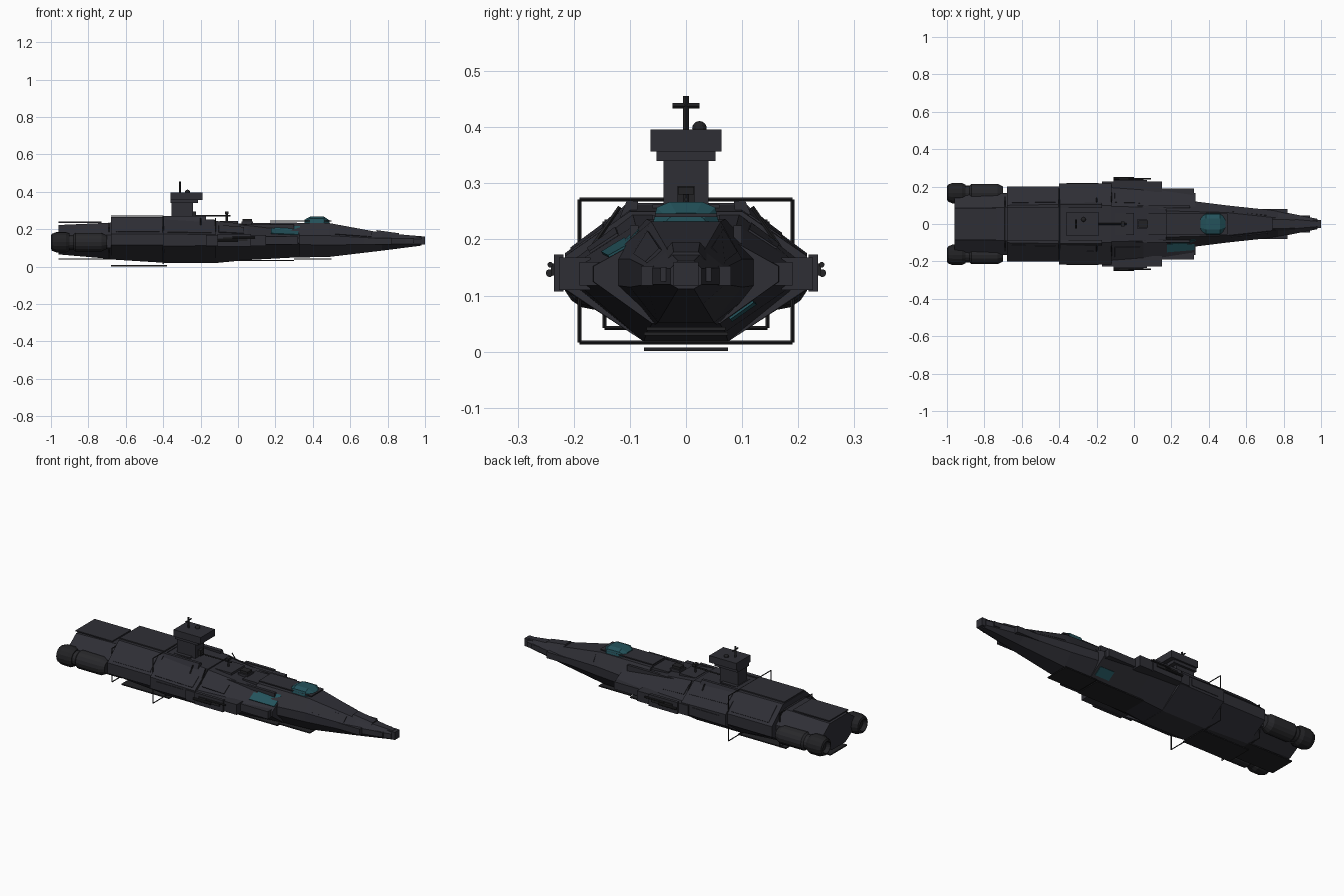
import bpy, bmesh, math
from mathutils import Vector

if "Cube" in bpy.data.objects:
    bpy.data.objects.remove(bpy.data.objects["Cube"])


def material(name, rgb):
    m = bpy.data.materials.new(name)
    m.diffuse_color = (*rgb, 1)
    m.use_nodes = True
    m.node_tree.nodes["Principled BSDF"].inputs["Base Color"].default_value = m.diffuse_color
    return m


HULL = material("dark_hull_grey", (0.028, 0.028, 0.036))
TRIM = material("near_black_trim", (0.016, 0.016, 0.018))
ENGINE = material("engine_charcoal", (0.021, 0.021, 0.024))
GLASS = material("teal_glass", (0.017, 0.085, 0.105))


def finish(name, bm, mat):
    bmesh.ops.recalc_face_normals(bm, faces=bm.faces)
    me = bpy.data.meshes.new(name)
    bm.to_mesh(me)
    bm.free()
    me.materials.append(mat)
    ob = bpy.data.objects.new(name, me)
    bpy.context.collection.objects.link(ob)
    return ob


def ring(s):
    # octagonal section: x, top z, top half width, side half width, side hi z, side lo z, bottom half width, bottom z
    x, zt, a, b, zh, zl, c, zb = s
    half = [(a, zt), (b, zh), (b, zl), (c, zb)]
    return [Vector((x, y, z)) for y, z in half] + [Vector((x, -y, z)) for y, z in reversed(half)]


def loft(name, rings, mat):
    bm = bmesh.new()
    vs = [[bm.verts.new(p) for p in r] for r in rings]
    n = len(vs[0])
    for r0, r1 in zip(vs, vs[1:]):
        for i in range(n):
            bm.faces.new((r0[i], r0[(i + 1) % n], r1[(i + 1) % n], r1[i]))
    bm.faces.new(vs[0])
    bm.faces.new(vs[-1])
    return finish(name, bm, mat)


def box(name, x0, x1, y0, y1, z0, z1, mat=HULL):
    return loft(name, [[Vector((x, y, z)) for y, z in ((y0, z0), (y1, z0), (y1, z1), (y0, z1))]
                       for x in (x0, x1)], mat)


def lathe(name, y, z, profile, mat, sides=16):
    # rings of (x, radius) along the ship's axis
    return loft(name, [[Vector((x, y + r * math.cos(t), z + r * math.sin(t)))
                        for t in (2 * math.pi * i / sides for i in range(sides))]
                       for x, r in profile], mat)


def rod(name, p, q, r, mat=TRIM):
    p, q = Vector(p), Vector(q)
    d = (q - p).normalized()
    u = d.orthogonal().normalized() * r
    v = d.cross(u)
    return loft(name, [[c + u + v, c - u + v, c - u - v, c + u - v] for c in (p, q)], mat)


def patch(name, s0, s1, edge, u0, u1, v0, v1, mat, off=0.003):
    # thin plate lying on one hull facet
    r0, r1 = ring(s0), ring(s1)
    def at(u, v):
        return r0[edge].lerp(r1[edge], u).lerp(r0[edge + 1].lerp(r1[edge + 1], u), v)
    q = [at(u0, v0), at(u1, v0), at(u1, v1), at(u0, v1)]
    n = (q[1] - q[0]).cross(q[3] - q[0]).normalized() * off
    if n.dot(q[0] - Vector((q[0].x, 0, 0.14))) < 0:
        n = -n
    return loft(name, [[p - n for p in q], [p + n for p in q]], mat)


# hull sections, stern to nose
stern = [(-.96, .222, .08, .15, .17, .12, .06, .065), (-.67, .235, .09, .165, .17, .11, .075, .04)]
aft = [(-.68, .265, .1, .2, .175, .115, .07, .038), (-.39, .265, .105, .2, .175, .115, .075, .02)]
mid = [(-.4, .262, .1, .216, .175, .11, .075, .018), (-.12, .25, .1, .216, .17, .112, .075, .018)]
fore = [(-.13, .245, .095, .195, .168, .115, .075, .018), (.05, .226, .09, .19, .162, .118, .07, .035),
        (.33, .205, .07, .165, .152, .125, .06, .05)]
nose = [(.17, .236, .07, .14, .165, .12, .06, .045), (.49, .232, .062, .1, .165, .115, .05, .052),
        (.77, .18, .032, .07, .15, .12, .03, .085), (.98, .162, .014, .028, .148, .12, .014, .112)]
for name, st in (("stern_hull", stern), ("aft_hull", aft), ("mid_hull", mid),
                 ("fore_hull", fore), ("nose_hull", nose)):
    loft(name, [ring(s) for s in st], HULL)
loft("nose_cap", [ring(s) for s in ((.74, .195, .025, .05, .165, .12, .03, .095),
                                    (.86, .178, .022, .042, .155, .115, .02, .1))], HULL)
box("nose_tip", .93, 1, -.022, .022, .117, .16)

# raised armour panels and teal windows on the hull facets
for i, e in enumerate((0, 6)):
    patch(f"aft_panel_{i}", *aft, e, .1, .9, .12, .88, HULL)
    patch(f"mid_panel_{i}", *mid, e, .08, .92, .1, .6, HULL)
    patch(f"nose_panel_{i}", nose[1], nose[2], e, .1, .8, .15, .8, HULL)
    patch(f"fore_panel_{i}", fore[0], fore[1], e, .15, .9, .2, .7, HULL, .004)
patch("side_window", fore[1], fore[2], 6, .45, .98, .3, .72, GLASS, .004)
patch("nose_side_window", nose[0], nose[1], 6, .08, .5, .3, .72, GLASS, .004)
patch("belly_window", fore[1], fore[2], 2, .65, .95, .45, .85, GLASS, .004)

# deck plates standing off the hull
for name, x0, x1, w, z in (("stern_top_plate", -.96, -.73, .085, .237),
                           ("stern_belly_plate", -.96, -.68, .075, .041),
                           ("aft_top_plate", -.68, -.4, .09, .271),
                           ("aft_belly_plate", -.68, -.38, .075, .004),
                           ("fore_belly_plate", 0, .3, .075, .032),
                           ("nose_belly_plate", .3, .5, .07, .041),
                           ("nose_top_plate", .17, .5, .055, .243)):
    box(name, x0, x1, -w, w, z - .003, z + .003, TRIM if "belly" in name else HULL)

# rectangular frames around the hull
for name, x, w, z0, z1 in (("large_frame", -.4, .19, .016, .271), ("small_frame", -.69, .145, .042, .232)):
    c = [(x, -w, z0), (x, w, z0), (x, w, z1), (x, -w, z1)]
    for i in range(4):
        rod(f"{name}_{i}", c[i], c[(i + 1) % 4], .0025)

# canopy
loft("canopy", [[Vector((x, y, z)) for y, z in ((-w, .232), (w, .232), (w * .9, h - .01), (w * .5, h),
                                               (-w * .5, h), (-w * .9, h - .01))]
                for x, w, h in ((.355, .04, .25), (.385, .058, .267), (.46, .058, .267), (.49, .035, .247))], GLASS)

# command tower with mast
box("tower_neck", -.355, -.24, -.04, .04, .25, .345)
box("tower_collar", -.36, -.215, -.053, .053, .34, .358)
box("tower_head", -.36, -.19, -.063, .063, .357, .396)
box("tower_door", -.24, -.225, -.015, .015, .262, .295, TRIM)
rod("mast", (-.31, 0, .39), (-.31, 0, .456), .004)
rod("mast_crossbar", (-.31, -.024, .438), (-.31, .024, .438), .0035)
bm = bmesh.new()
bmesh.ops.create_uvsphere(bm, u_segments=12, v_segments=8, radius=.013)
bmesh.ops.translate(bm, verts=bm.verts, vec=(-.27, .024, .398))
finish("sensor_dome", bm, TRIM)

# deck gear ahead of the tower
rod("deck_boom", (-.24, 0, .271), (-.04, 0, .271), .003)
rod("deck_boom_post", (-.06, 0, .23), (-.06, 0, .285), .004)
box("deck_boom_head", -.07, -.05, -.014, .014, .28, .293, TRIM)
box("deck_hatch", .02, .08, -.028, .028, .215, .24)
box("deck_hatch_cap", .025, .075, -.02, .02, .24, .254, TRIM)
for i, x in enumerate((-.31, -.05, .12)):
    box(f"deck_step_{i}", x - .05, x + .05, -.06, .06, .21, .262 - .03 * (x + .31) / .43)

for side, s in (("left", 1), ("right", -1)):
    # engine pods
    lathe(f"{side}_engine", s * .165, .13,
          [(-.97, .046), (-.93, .046), (-.92, .04), (-.88, .04), (-.87, .05), (-.73, .05), (-.7, .035)], ENGINE)
    lathe(f"{side}_engine_bell", s * .165, .13,
          [(-.975, .03), (-1, .034), (-.995, .045), (-.97, .055), (-.92, .055), (-.9, .045)], TRIM)
    box(f"{side}_engine_pylon", -.88, -.66, s * .12, s * .165, .1, .17)
    # sponson with guns
    box(f"{side}_sponson", -.17, .15, s * .17, s * .226, .11, .168)
    box(f"{side}_sponson_nose", .14, .32, s * .13, s * .19, .118, .16)
    box(f"{side}_sponson_plate", -.11, .07, s * .218, s * .235, .107, .173)
    lathe(f"{side}_gun_lower", s * .243, .14, [(-.11, .007), (.0, .007)], TRIM, 10)
    lathe(f"{side}_gun_upper", s * .242, .155, [(-.03, .005), (.09, .005)], TRIM, 10)
    box(f"{side}_gun_mount", -.08, .05, s * .23, s * .241, .136, .157, TRIM)
    # nose cheeks and side strakes
    box(f"{side}_nose_cheek", .58, .82, s * .055, s * .08, .118, .153)
    box(f"{side}_nose_fin", .8, .94, s * .02, s * .045, .125, .15)
    box(f"{side}_strake", -.36, -.19, s * .18, s * .219, .125, .16)
    # slanted rods and deck edge panels
    for i, x in enumerate((-.2, -.12)):
        rod(f"{side}_stay_{i}", (x, s * .118, .258), (x, s * .168, .185), .0025)
    loft(f"{side}_deck_edge", [[Vector((x, s * y, z)) for y, z in ((.085, .268), (.105, .27), (.118, .24), (.09, .23))]
                               for x in (-.4, -.17)], HULL)
    box(f"{side}_deck_rail", -.15, .3, s * .085, s * .1, .19, .225)
